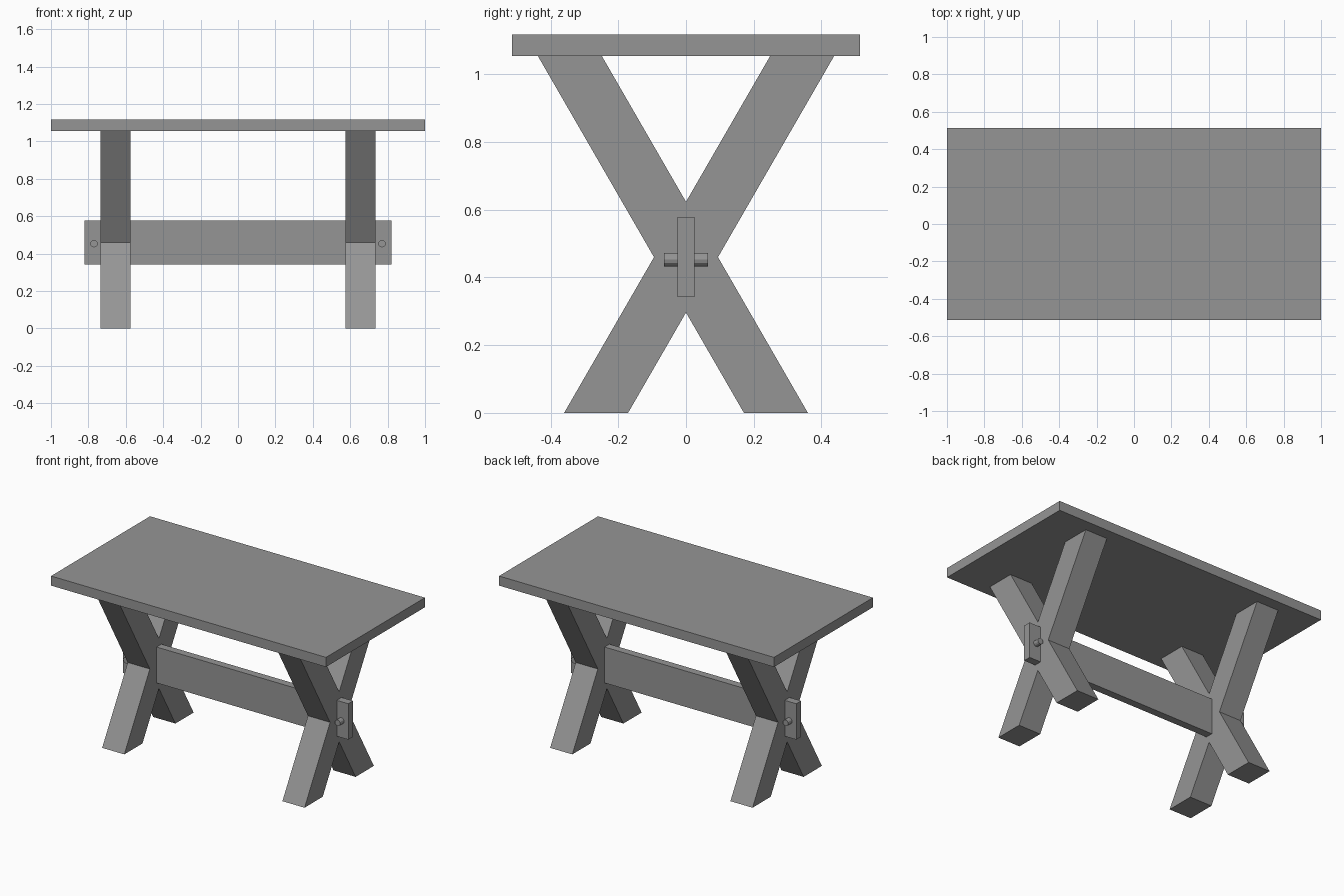
import bpy, bmesh, math

if "Cube" in bpy.data.objects:
    bpy.data.objects.remove(bpy.data.objects["Cube"])

TOP_Z = 1.055          # underside of the tabletop
CROSS_Z = 0.46         # height where the legs cross
S = math.sqrt(3)       # legs lean at 60 degrees

# Dark grey for every part
grey = bpy.data.materials.new("dark_grey")
grey.diffuse_color = (0.3, 0.3, 0.3, 1)
grey.use_nodes = True
grey.node_tree.nodes["Principled BSDF"].inputs["Base Color"].default_value = grey.diffuse_color


def finish(name, bm):
    bmesh.ops.recalc_face_normals(bm, faces=bm.faces)
    me = bpy.data.meshes.new(name)
    bm.to_mesh(me)
    bm.free()
    me.materials.append(grey)
    ob = bpy.data.objects.new(name, me)
    bpy.context.collection.objects.link(ob)
    return ob


def box(name, size, z0):
    bm = bmesh.new()
    bmesh.ops.create_cube(bm, size=1)
    bmesh.ops.scale(bm, vec=size, verts=bm.verts)
    bmesh.ops.translate(bm, vec=(0, 0, z0 + size[2] / 2), verts=bm.verts)
    return finish(name, bm)


def x_trestle(name, x0, x1):
    # X outline: half width of each leg along y is w
    w = 0.0945
    b, t = CROSS_Z / S, (TOP_Z - CROSS_Z) / S
    right = [(0, CROSS_Z - w * S), (b - w, 0), (b + w, 0), (w, CROSS_Z),
             (t + w, TOP_Z), (t - w, TOP_Z)]
    left = [(0, CROSS_Z + w * S)] + [(-y, z) for y, z in reversed(right[1:])]
    bm = bmesh.new()
    face = bm.faces.new([bm.verts.new((x0, y, z)) for y, z in right + left])
    ext = bmesh.ops.extrude_face_region(bm, geom=[face])["geom"]
    verts = [v for v in ext if isinstance(v, bmesh.types.BMVert)]
    bmesh.ops.translate(bm, vec=(x1 - x0, 0, 0), verts=verts)
    return finish(name, bm)


# Tabletop and long stretcher
box("tabletop", (2.0, 1.028, 0.063), TOP_Z)
box("stretcher", (1.64, 0.05, 0.236), 0.342)

# Crossed legs and locking pegs at both ends
for side, s in (("left", -1), ("right", 1)):
    x_trestle(side + "_crossed_legs", s * 0.575, s * 0.736)
    bpy.ops.mesh.primitive_cylinder_add(
        vertices=12, radius=0.02, depth=0.13,
        location=(s * 0.77, 0, 0.453), rotation=(math.pi / 2, 0, 0))
    peg = bpy.context.object
    peg.name = side + "_peg"
    peg.data.materials.append(grey)
